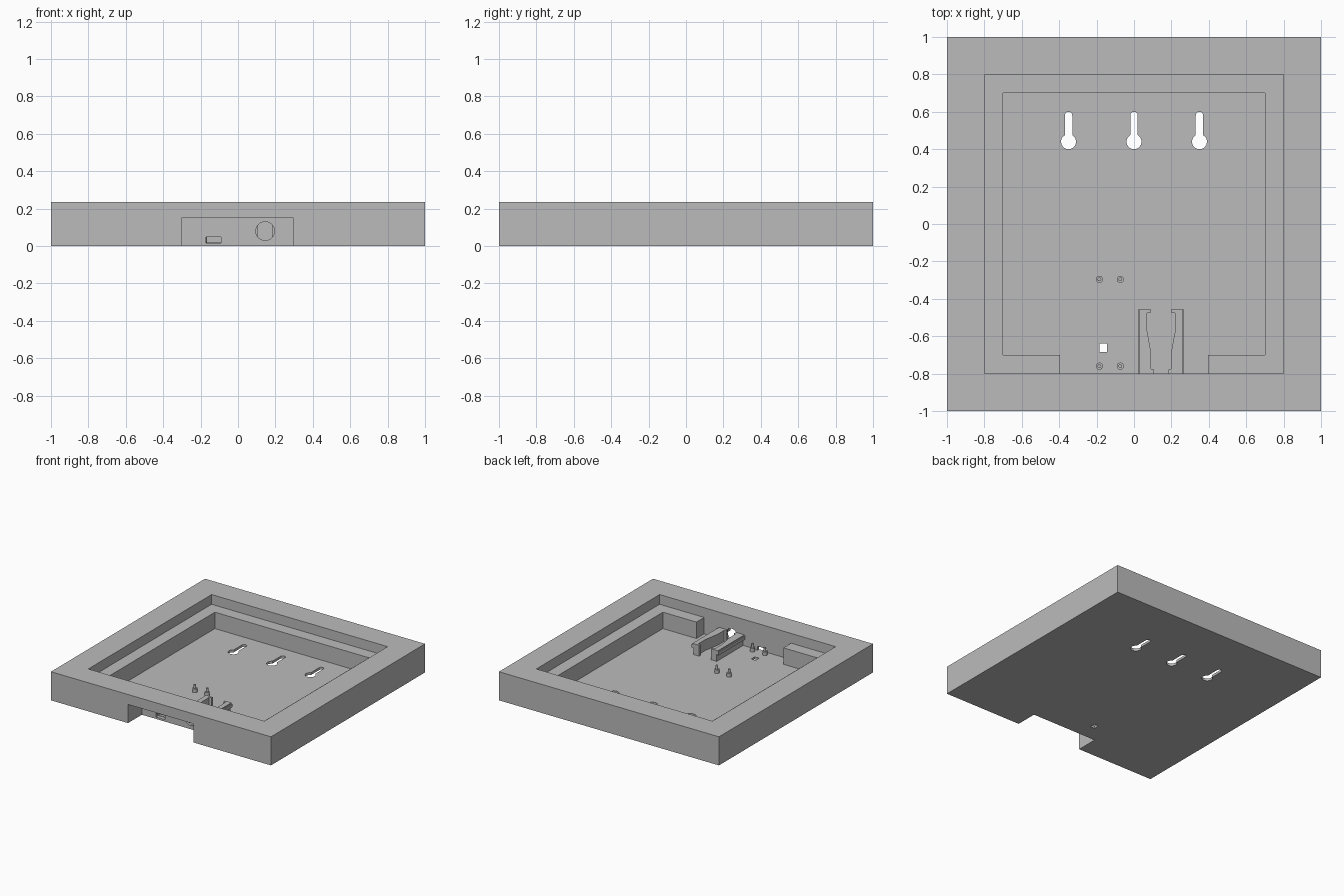
import bpy, bmesh, math

cube = bpy.data.objects.get("Cube")
if cube:
    bpy.data.objects.remove(cube, do_unlink=True)

# One plain grey plastic
grey = bpy.data.materials.new("grey plastic")
grey.use_nodes = True
COLOUR = (0.5, 0.5, 0.5, 1)
grey.diffuse_color = COLOUR
grey.node_tree.nodes["Principled BSDF"].inputs["Base Color"].default_value = COLOUR

HEIGHT, LEDGE, FLOOR = 0.235, 0.155, 0.02


def prism(name, points, z0, z1):
    """Extrude a flat outline upwards from z0 to z1."""
    bm = bmesh.new()
    face = bm.faces.new([bm.verts.new((x, y, z0)) for x, y in points])
    top = bmesh.ops.extrude_face_region(bm, geom=[face])["geom"]
    bmesh.ops.translate(bm, vec=(0, 0, z1 - z0),
                        verts=[v for v in top if isinstance(v, bmesh.types.BMVert)])
    bmesh.ops.recalc_face_normals(bm, faces=bm.faces)
    mesh = bpy.data.meshes.new(name)
    bm.to_mesh(mesh)
    bm.free()
    mesh.materials.append(grey)
    obj = bpy.data.objects.new(name, mesh)
    bpy.context.collection.objects.link(obj)
    return obj


def box(name, x0, x1, y0, y1, z0, z1):
    return prism(name, [(x0, y0), (x1, y0), (x1, y1), (x0, y1)], z0, z1)


def arc(cx, cy, r, start, end, n=24):
    angles = [math.radians(start + (end - start) * i / n) for i in range(n + 1)]
    return [(cx + r * math.cos(a), cy + r * math.sin(a)) for a in angles]


def smooth(obj):
    bpy.ops.object.select_all(action="DESELECT")
    bpy.context.view_layer.objects.active = obj
    obj.select_set(True)
    bpy.ops.object.shade_smooth_by_angle(angle=math.radians(30))


def cut(target, cutter):
    mod = target.modifiers.new("cut", "BOOLEAN")
    mod.operation, mod.solver, mod.object = "DIFFERENCE", "EXACT", cutter
    bpy.context.view_layer.objects.active = target
    bpy.ops.object.modifier_apply(modifier=mod.name)
    bpy.data.objects.remove(cutter, do_unlink=True)


# Tray: stepped pocket with the ledge left open at the front
tray = box("tray", -1, 1, -1, 1, 0, HEIGHT)
half = [(0.395, -0.8), (0.395, -0.7), (0.7, -0.7), (0.7, 0.7)]
cut(tray, prism("pocket", half + [(-x, y) for x, y in reversed(half)], FLOOR, 0.4))
cut(tray, box("recess", -0.8, 0.8, -0.8, 0.8, LEDGE, 0.4))

# Notch under the front wall, with cable slot, sensor hole and floor hole
cut(tray, box("notch", -0.3, 0.295, -1.1, -0.82, -0.1, 0.153))
cut(tray, box("cable_slot", -0.17, -0.09, -0.85, -0.79, 0.016, 0.048))
cut(tray, box("floor_hole", -0.185, -0.145, -0.685, -0.64, -0.1, 0.1))
sensor = prism("sensor_hole", arc(0, 0, 0.05, 0, 345, 23), -0.05, 0.05)
sensor.rotation_euler.x = math.pi / 2
sensor.location = (0.145, -0.81, 0.08)
bpy.context.view_layer.update()
cut(tray, sensor)

# Keyhole hangers
for x in (-0.35, 0, 0.35):
    outline = arc(x, 0.58, 0.02, 0, 180, 12) + arc(x, 0.44, 0.04, 120, 420)
    cut(tray, prism("keyhole", outline, -0.1, 0.1))

# Board posts with locating pins
for i, x in enumerate((-0.185, -0.073)):
    for j, y in enumerate((-0.76, -0.296)):
        for part, r, z0, z1 in (("post", 0.019, FLOOR, 0.05), ("pin", 0.01, 0.05, 0.08)):
            smooth(prism(f"board_{part}_{i}_{j}", arc(x, y, r, 0, 345, 23), z0, z1))

# Sensor clips: inner outline relative to the clip centre, mirrored
inner = [(-0.037, -0.8), (-0.037, -0.78), (-0.053, -0.775), (-0.053, -0.69),
         (-0.075, -0.57), (-0.075, -0.475), (-0.054, -0.472), (-0.054, -0.456)]
for side, name in ((1, "right"), (-1, "left")):
    for part, outer, z0, z1 in (("web", 0.105, FLOOR, 0.075),
                                ("lip", 0.123, 0.075, 0.1),
                                ("cap", 0.115, 0.1, 0.11)):
        outline = inner + [(-outer, -0.456), (-outer, -0.8)]
        prism(f"{name}_clip_{part}", [(0.145 + side * x, y) for x, y in outline], z0, z1)
